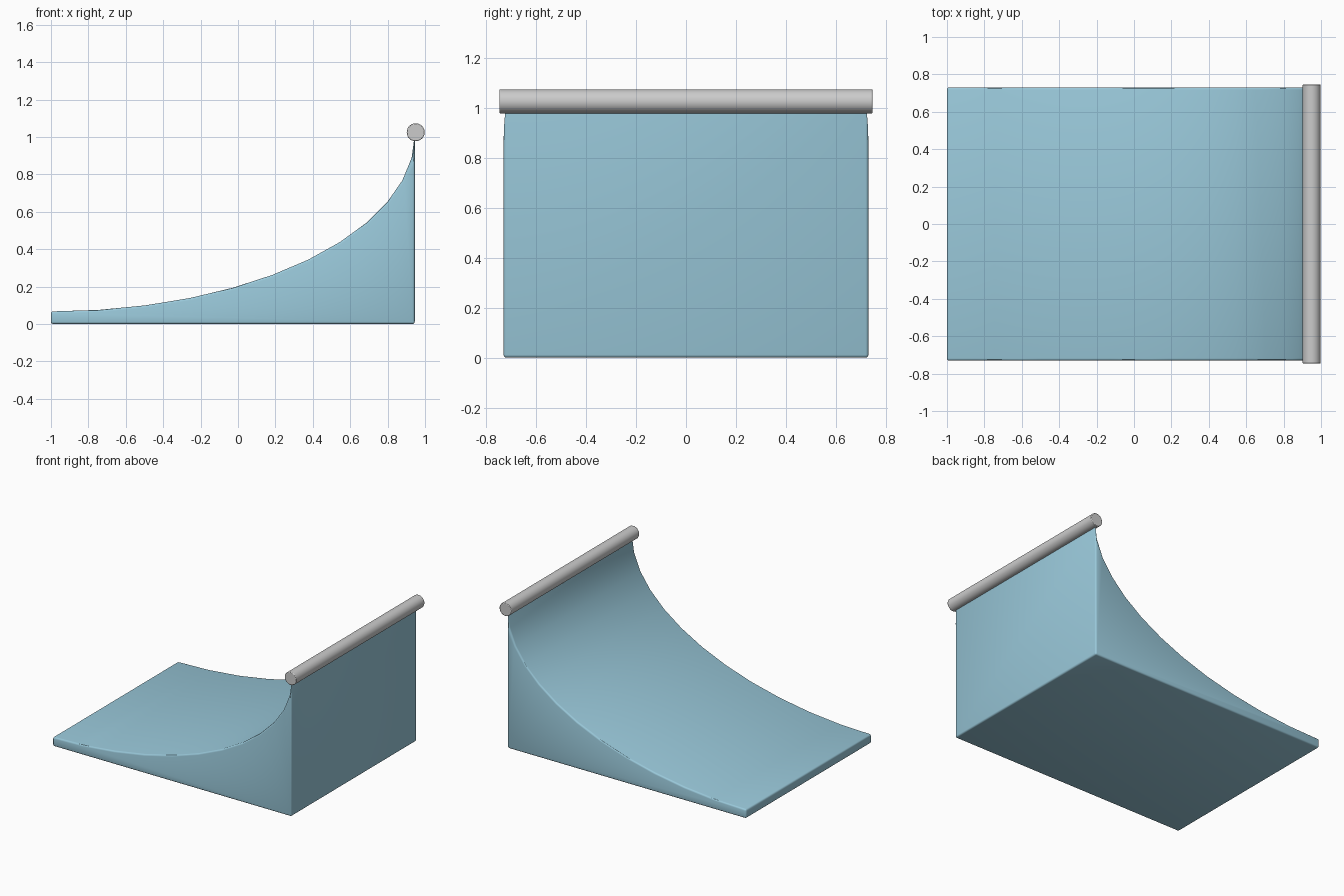
import bpy, bmesh, math

if "Cube" in bpy.data.objects:
    bpy.data.objects.remove(bpy.data.objects["Cube"])

HALF_W = 0.73      # half width of the ramp
LEFT, RIGHT = -1.0, 0.945
LIP, RISE = 0.067, 0.945


def shade(obj):
    bpy.ops.object.select_all(action='DESELECT')
    obj.select_set(True)
    bpy.context.view_layer.objects.active = obj
    bpy.ops.object.shade_smooth_by_angle(angle=math.radians(30))


# Ramp: quarter-ellipse side profile extruded across the width
profile = [(LEFT, 0.0), (RIGHT, 0.0), (RIGHT, LIP + RISE)]
for i in range(11, -1, -1):
    t = math.radians(7.5 * i)
    profile.append((LEFT + (RIGHT - LEFT) * math.sin(t),
                    LIP + RISE * (1 - math.cos(t))))
bm = bmesh.new()
face = bm.faces.new([bm.verts.new((x, -HALF_W, z)) for x, z in profile])
ext = bmesh.ops.extrude_face_region(bm, geom=[face])
verts = [g for g in ext['geom'] if isinstance(g, bmesh.types.BMVert)]
bmesh.ops.translate(bm, verts=verts, vec=(0, 2 * HALF_W, 0))
bmesh.ops.recalc_face_normals(bm, faces=bm.faces)

# Softened outer edges
edges = [e for e in bm.edges if e.calc_face_angle(0) > math.radians(30)]
bmesh.ops.bevel(bm, geom=edges, offset=0.012, offset_type='OFFSET',
                segments=3, profile=0.5, affect='EDGES', clamp_overlap=False)
mesh = bpy.data.meshes.new("ramp")
bm.to_mesh(mesh)
bm.free()
ramp = bpy.data.objects.new("ramp", mesh)
bpy.context.collection.objects.link(ramp)
mat = bpy.data.materials.new("ramp_blue")
mat.diffuse_color = (0.32, 0.58, 0.70, 1)
mat.use_nodes = True
mat.node_tree.nodes["Principled BSDF"].inputs["Base Color"].default_value = mat.diffuse_color
mesh.materials.append(mat)
shade(ramp)

# Coping: round metal bar along the top edge
bpy.ops.mesh.primitive_cylinder_add(vertices=32, radius=0.048, depth=1.492,
                                    location=(0.95, 0, 1.025),
                                    rotation=(math.pi / 2, 0, 0))
coping = bpy.context.object
coping.name = "coping"
bev = coping.modifiers.new("rim", 'BEVEL')
bev.width = 0.004
bev.segments = 2
bev.limit_method = 'ANGLE'
bev.angle_limit = math.radians(40)
shade(coping)
